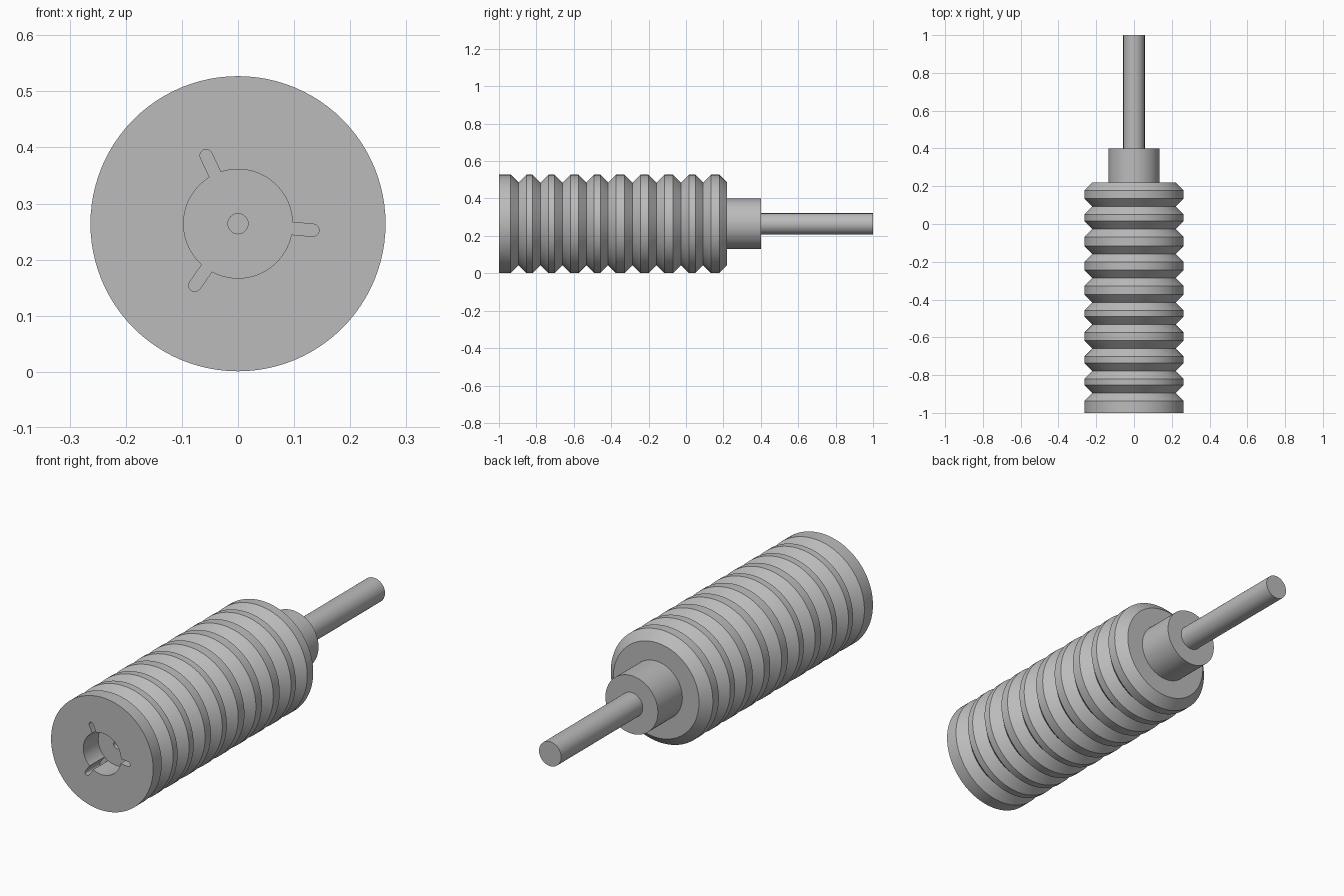
import bpy, bmesh, math
from mathutils import Matrix, Vector

if "Cube" in bpy.data.objects:
    bpy.data.objects.remove(bpy.data.objects["Cube"], do_unlink=True)

AXIS_Z = 0.264
RADIUS = 0.263
FRONT = -1.0
GROOVE = 0.042          # depth and half width of each V groove
RECESS = 0.11           # depth of the front socket

metal = bpy.data.materials.new("plain_grey")
metal.use_nodes = True
grey = (0.5, 0.5, 0.5, 1)
metal.diffuse_color = grey
metal.node_tree.nodes["Principled BSDF"].inputs["Base Color"].default_value = grey


def add_object(name, bm):
    bmesh.ops.recalc_face_normals(bm, faces=bm.faces)
    mesh = bpy.data.meshes.new(name)
    bm.to_mesh(mesh)
    bm.free()
    obj = bpy.data.objects.new(name, mesh)
    bpy.context.collection.objects.link(obj)
    mesh.materials.append(metal)
    return obj


def lathe(name, profile, segments=96):
    """Turn (y, radius) points around the long axis, with flat end caps."""
    bm = bmesh.new()
    rings = []
    for y, r in profile:
        angles = [math.tau * i / segments for i in range(segments)]
        rings.append([bm.verts.new((r * math.cos(a), y, AXIS_Z + r * math.sin(a)))
                      for a in angles])
    for low, high in zip(rings, rings[1:]):
        for i in range(segments):
            j = (i + 1) % segments
            bm.faces.new((low[i], low[j], high[j], high[i]))
    bm.faces.new(rings[0])
    bm.faces.new(rings[-1])
    return add_object(name, bm)


def slot_cutter(name, angle, length, half_width, depth):
    """Round-ended bar running from the axis outwards."""
    bm = bmesh.new()
    outline = [(0, half_width), (0, -half_width)]
    for i in range(13):
        a = -math.pi / 2 + math.pi * i / 12
        outline.append((length + half_width * math.cos(a), half_width * math.sin(a)))
    turn = Matrix.Rotation(-angle, 3, 'Y')
    base = Vector((0, FRONT - 0.05, AXIS_Z))
    face = bm.faces.new([bm.verts.new(base + turn @ Vector((x, 0, z))) for x, z in outline])
    grown = bmesh.ops.extrude_face_region(bm, geom=[face])["geom"]
    moved = [v for v in grown if isinstance(v, bmesh.types.BMVert)]
    bmesh.ops.translate(bm, verts=moved, vec=(0, depth + 0.05, 0))
    return add_object(name, bm)


def select_only(obj):
    bpy.ops.object.select_all(action='DESELECT')
    obj.select_set(True)
    bpy.context.view_layer.objects.active = obj


# Ribbed body with V grooves and a tapered back edge
profile = [(FRONT, RADIUS)]
for y in (-0.895, -0.778, -0.66, -0.533, -0.416, -0.286, -0.158, -0.027, 0.092):
    profile += [(y - GROOVE, RADIUS), (y, RADIUS - GROOVE), (y + GROOVE, RADIUS)]
profile += [(0.178, RADIUS), (0.22, RADIUS - GROOVE)]
body = lathe("ribbed_body", profile)

# Front socket: round recess, three slots and a small centre hole
cutters = [lathe("socket_cutter", [(FRONT - 0.06, 0.097), (FRONT + RECESS, 0.097)]),
           lathe("centre_hole_cutter", [(FRONT - 0.04, 0.018), (FRONT + RECESS + 0.03, 0.018)], 32)]
for n, degrees in enumerate((-5, 115, 235)):
    cutters.append(slot_cutter(f"slot_cutter_{n + 1}", math.radians(degrees),
                               0.134, 0.011, RECESS - 0.002))
select_only(body)
for cutter in cutters:
    mod = body.modifiers.new(cutter.name, 'BOOLEAN')
    mod.operation = 'DIFFERENCE'
    mod.solver = 'EXACT'
    mod.object = cutter
    bpy.ops.object.modifier_apply(modifier=mod.name)
for cutter in cutters:
    bpy.data.objects.remove(cutter, do_unlink=True)

# Collar and output shaft
collar = lathe("collar", [(0.22, 0.135), (0.4, 0.135)])
shaft = lathe("shaft", [(0.4, 0.057), (1.0, 0.057)], 64)

for part in (body, collar, shaft):
    select_only(part)
    bpy.ops.object.shade_smooth_by_angle(angle=math.radians(30))
